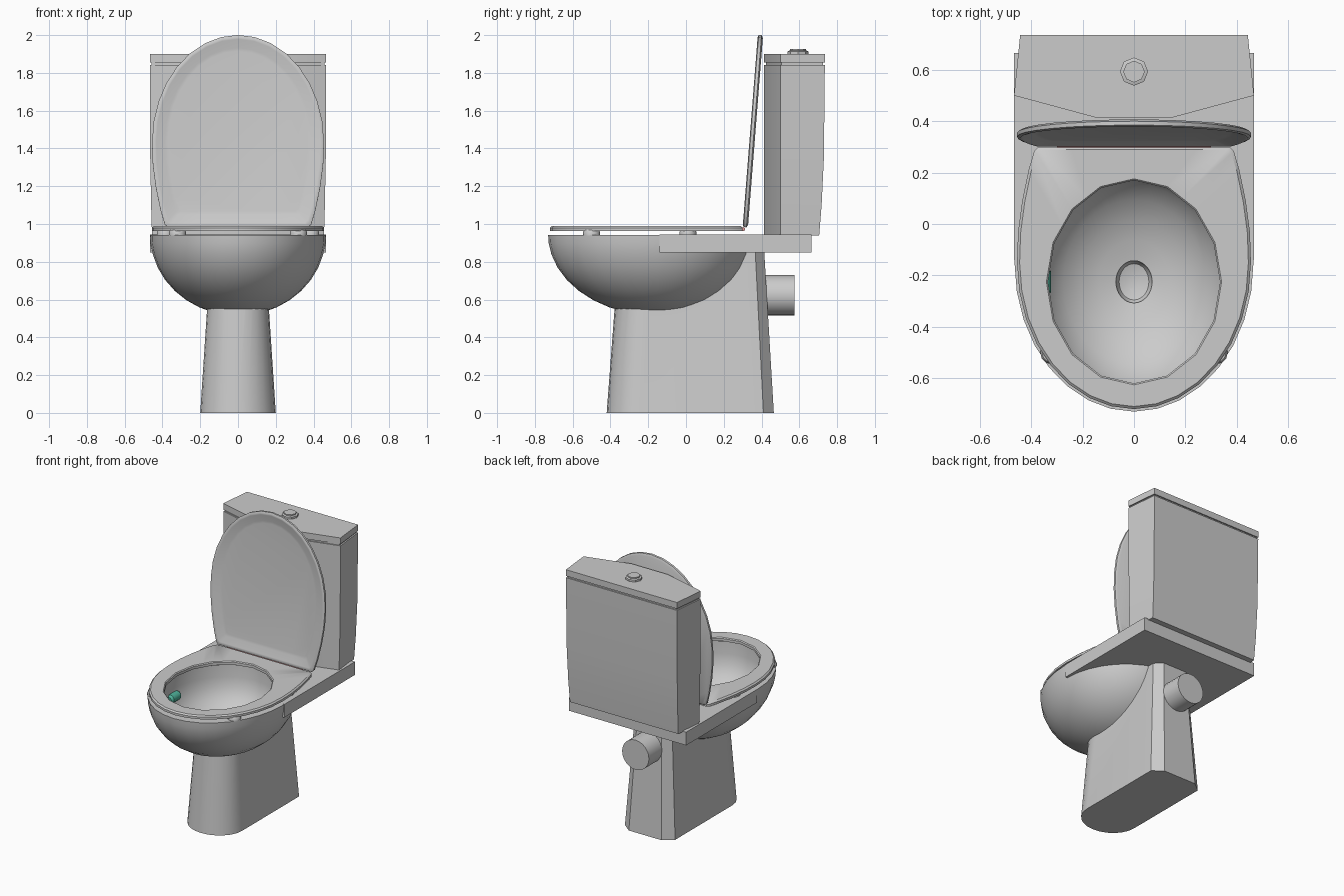
import bpy, bmesh, math
from mathutils import Matrix

if "Cube" in bpy.data.objects:
    bpy.data.objects.remove(bpy.data.objects["Cube"])

N = 32


def loft(name, rings, closed=False):
    """Skin a list of equal-length rings; cap the ends or close into a loop."""
    bm = bmesh.new()
    vs = [[bm.verts.new(p) for p in r] for r in rings]
    n = len(rings[0])
    pairs = list(zip(vs, vs[1:])) + ([(vs[-1], vs[0])] if closed else [])
    for a, b in pairs:
        for i in range(n):
            j = (i + 1) % n
            bm.faces.new((a[i], a[j], b[j], b[i]))
    if not closed:
        bm.faces.new(vs[0])
        bm.faces.new(vs[-1])
    bmesh.ops.recalc_face_normals(bm, faces=bm.faces)
    me = bpy.data.meshes.new(name)
    bm.to_mesh(me)
    bm.free()
    ob = bpy.data.objects.new(name, me)
    bpy.context.collection.objects.link(ob)
    return ob


def smooth(ob, deg=35):
    bpy.ops.object.select_all(action='DESELECT')
    ob.select_set(True)
    bpy.context.view_layer.objects.active = ob
    bpy.ops.object.shade_smooth_by_angle(angle=math.radians(deg))
    return ob


def cut(ob, cutter):
    m = ob.modifiers.new("cut", 'BOOLEAN')
    m.operation, m.solver, m.object = 'DIFFERENCE', 'EXACT', cutter
    bpy.context.view_layer.objects.active = ob
    bpy.ops.object.modifier_apply(modifier=m.name)


def colour(ob, rgb):
    m = bpy.data.materials.new(ob.name)
    m.diffuse_color = (*rgb, 1)
    m.use_nodes = True
    m.node_tree.nodes["Principled BSDF"].inputs["Base Color"].default_value = m.diffuse_color
    ob.data.materials.append(m)


def egg(rx, front, back, cy, z, n=N):
    """Ellipse with different front and back radii."""
    out = []
    for i in range(n):
        a = 2 * math.pi * i / n
        s = math.sin(a)
        out.append((rx * math.cos(a), cy + s * (back if s > 0 else front), z))
    return out


def tube(name, radii_pos, origin, axis='Z', n=16):
    """Turned part: (radius, position along axis) pairs."""
    ob = loft(name, [egg(r, r, r, 0, h, n) for r, h in radii_pos])
    rot = {'Z': Matrix(), 'Y': Matrix.Rotation(-math.pi / 2, 4, 'X'),
           'X': Matrix.Rotation(math.pi / 2, 4, 'Y')}[axis]
    ob.data.transform(Matrix.Translation(origin) @ rot)
    return smooth(ob)


# seat outline: straight hinge edge at the back, elliptical front
BACK = [(.455, -.15), (.451, -.03), (.435, .09), (.41, .21), (.388, .285),
        (.372, .3), (.25, .3), (.12, .3)]


def outline(z, inset=0, dy=0):
    pts = BACK + [(0, .3)] + [(-x, y) for x, y in BACK[:0:-1]]
    for i in range(N // 2):
        a = math.pi + 2 * math.pi * i / N
        pts.append((.455 * math.cos(a), -.15 + .57 * math.sin(a)))
    kx, ky = 1 - inset / .455, 1 - inset / .51
    return [(x * kx, -.21 + (y + .21) * ky + dy, z) for x, y in pts]


# bowl: ellipsoid outside, flat rim, hollow inside down to a drain
def shell(t, k=1.0):
    c = math.cos(t) * k
    return egg(.465 * c, .58 * c, .51 * c, -.15, .943 - .428 * k * math.sin(t))


angles = [math.radians(d) for d in (84, 74, 64, 54, 44, 34, 24, 14, 6, 0)]
rings = [shell(t) for t in angles]
rings.append(egg(.375, .435, .435, -.225, .943))
for d in (0, 14, 28, 42, 56, 68, 79):
    t = math.radians(d)
    c = math.cos(t)
    rings.append(egg(.37 * c, .43 * c, .43 * c, -.225, .86 - .29 * math.sin(t)))
for k, z in ((1, .56), (.85, .542), (.4, .532)):
    rings.append(egg(.068 * k, .083 * k, .083 * k, -.225, z))
smooth(loft("bowl", rings))

cutter = loft("bowl_cutter", [shell(t, .98) for t in angles]
              + [[(x, y, 1.1) for x, y, z in shell(0, .98)]])
cutter.hide_render = True

# deck slab that carries the tank
deck = loft("deck", [[(-.467, -.14, z), (.467, -.14, z), (.467, .665, z), (-.467, .665, z)]
                     for z in (.85, .945)])
cut(deck, cutter)
smooth(deck)

# pedestal: rounded front, chamfered back, tapering upward
foot = [(.2, .41), (.13, .465), (-.13, .465), (-.2, .41)]
for i in range(13):
    a = math.pi + math.pi * i / 12
    foot.append((.2 * math.cos(a), -.24 + .18 * math.sin(a)))
ped = loft("pedestal", [[(x, y, 0) for x, y in foot],
                        [(x * .72, y * .87 + .01, .85) for x, y in foot]])
cut(ped, cutter)
smooth(ped)
bpy.data.objects.remove(cutter)

# waste outlet pipe
tube("outlet_pipe", [(.107, 0), (.107, .235)], (0, .34, .622), 'Y', 24)

# seat ring with a sixteen-sided opening


def hole(z, grow=0):
    pts = []
    for i in range(N):
        a = 2 * math.pi * i / N
        k = math.cos(math.pi / 16) if i % 2 else 1
        pts.append(((.335 + grow) * k * math.cos(a), -.225 + (.395 + grow) * k * math.sin(a), z))
    return pts


smooth(loft("seat", [outline(.964), outline(.98), outline(.989, .01),
                     hole(.989, .006), hole(.983), hole(.964)], closed=True))

# seat bumpers, mirrored
for side in (-1, 1):
    for tag, x, y in (("front", .32, -.5), ("rear", .385, .01)):
        tube(f"bumper_{tag}_{'left' if side < 0 else 'right'}",
             [(.045, .94), (.045, .958), (.038, .968)], (side * x, y, 0), n=12)

# hinge pin
colour(tube("hinge", [(.011, -.3), (.011, .3)], (0, .302, .973), 'X', 10), (.8, .35, .35))

# raised lid: shallow dish facing forward
lid = loft("lid", [outline(z, inset, -.3) for z, inset in
                   ((.018, .085), (.016, .068), (.002, .022), (0, .012),
                    (.005, 0), (.02, 0), (.028, .014))])
lid.location = (0, .3, .984)
lid.rotation_euler.x = math.radians(-94.5)
smooth(lid, 40)

# tank and its cover
PLAN = [(.145, .413), (.467, .5), (.443, .735), (-.443, .735), (-.467, .5), (-.145, .413)]


def plan(z, kx=1, back=0, inset=0):
    return [(x * kx * (1 - inset / .46), .58 + (y - .58) * (1 - inset / .16)
             - (back if y > .6 else 0), z) for x, y in PLAN]


smooth(loft("tank", [plan(.938, .975, .03), plan(1.1, .985, .017), plan(1.35, .995, .005),
                     plan(1.843), plan(1.843, inset=.01), plan(1.86, inset=.01)]), 30)
smooth(loft("tank_cover", [plan(1.855), plan(1.9)]), 30)

# flush button, eight-sided
tube("button_collar", [(.055, 1.895), (.055, 1.914), (.045, 1.918)], (0, .593, 0), n=8)
tube("button", [(.042, 1.91), (.042, 1.926)], (0, .593, 0), n=8)

# green freshener block clipped under the rim
colour(tube("freshener", [(.02, -.055), (.032, -.04), (.032, .04), (.02, .055)],
            (-.355, -.225, .81), 'Y', 12), (.08, .45, .33))
